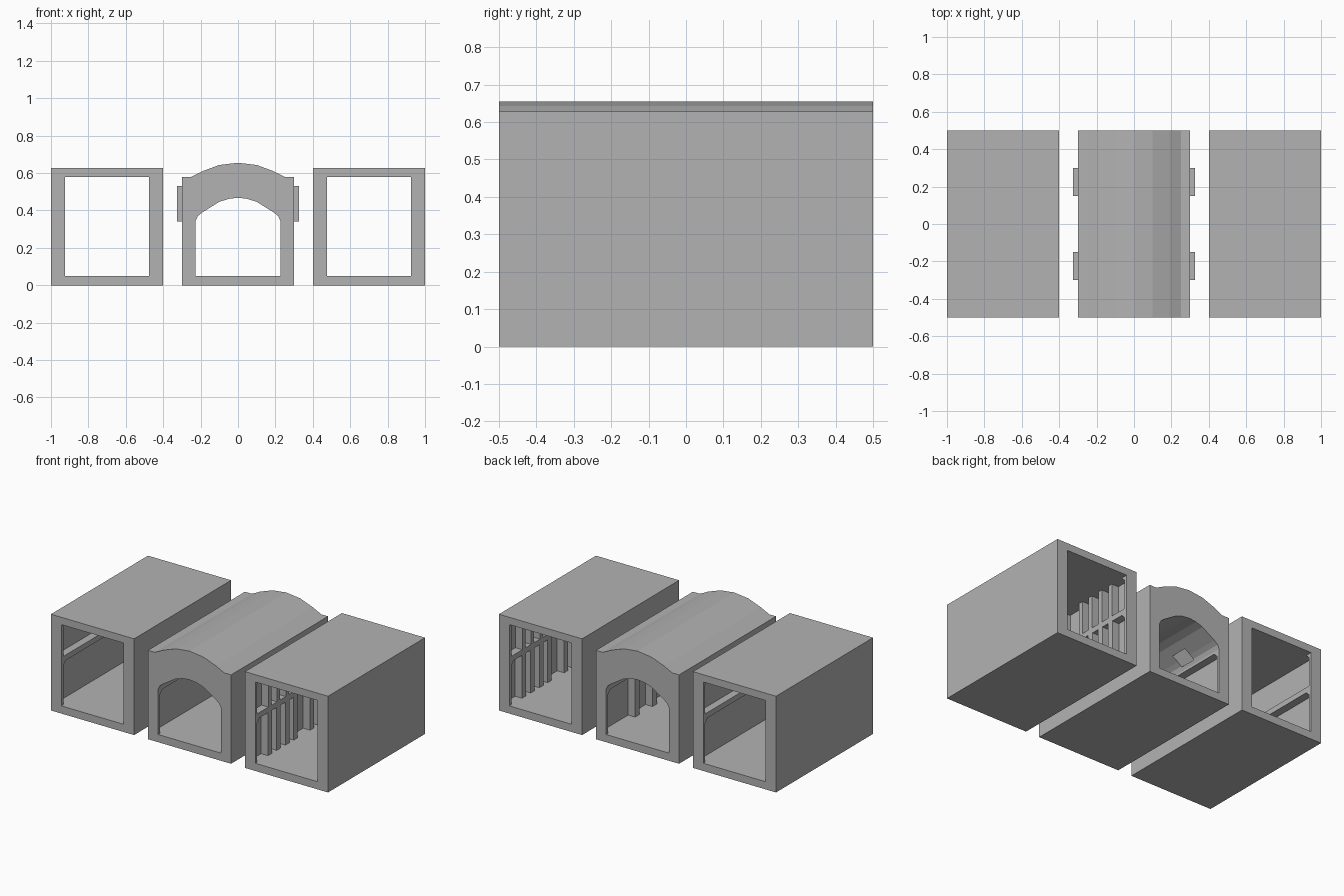
import bpy, bmesh

if "Cube" in bpy.data.objects:
    bpy.data.objects.remove(bpy.data.objects["Cube"])

stone = bpy.data.materials.new("plain_grey")
stone.diffuse_color = (0.45, 0.45, 0.45, 1)
stone.use_nodes = True
stone.node_tree.nodes["Principled BSDF"].inputs["Base Color"].default_value = stone.diffuse_color


def prism(name, pts, a, b, axis='y'):
    """Extrude a closed outline along y (points are x, z) or x (points are y, z)."""
    bm = bmesh.new()
    place = (lambda u, v, d: (u, d, v)) if axis == 'y' else (lambda u, v, d: (d, u, v))
    lo = [bm.verts.new(place(u, v, a)) for u, v in pts]
    hi = [bm.verts.new(place(u, v, b)) for u, v in pts]
    bm.faces.new(lo)
    bm.faces.new(hi[::-1])
    for i in range(len(pts)):
        j = (i + 1) % len(pts)
        bm.faces.new((lo[i], hi[i], hi[j], lo[j]))
    bmesh.ops.recalc_face_normals(bm, faces=bm.faces)
    me = bpy.data.meshes.new(name)
    bm.to_mesh(me)
    bm.free()
    me.materials.append(stone)
    ob = bpy.data.objects.new(name, me)
    bpy.context.collection.objects.link(ob)
    return ob


def rect(u0, u1, v0, v1):
    return [(u0, v0), (u1, v0), (u1, v1), (u0, v1)]


def carve(ob, cutter):
    cutter.hide_render = True
    cutter.hide_set(True)
    m = ob.modifiers.new("carve", 'BOOLEAN')
    m.operation = 'DIFFERENCE'
    m.solver = 'EXACT'
    m.object = cutter


def wall_bays(ob, x_in, side, posts, half, z0, z1, depth=0.05):
    """Recess one inner wall between upright posts."""
    edges = [-0.48]
    for p in posts:
        edges += [p - half, p + half]
    edges.append(0.48)
    for i in range(0, len(edges), 2):
        a, b = edges[i], edges[i + 1]
        pts = rect(a, b, z0, z1)
        c = 0.025
        if i == 0:                      # clipped upper corner at the front end
            pts = pts[:3] + [(a + c, z1), (a, z1 - c)]
        if i == len(edges) - 2:         # clipped upper corner at the back end
            pts = pts[:2] + [(b, z1 - c), (b - c, z1)] + pts[3:]
        xs = sorted((x_in - side * 0.03, x_in + side * depth))
        carve(ob, prism("bay_cutter", pts, xs[0], xs[1], 'x'))


# Square side halls: left one open bayed, right one with rows of posts
RIGHT_POSTS = [s * p for s in (-1, 1) for p in (0.085, 0.17, 0.26, 0.35)]
for name, cx, posts in (("left_hall", -0.7, []), ("right_hall", 0.7, sorted(RIGHT_POSTS))):
    hall = prism(name, rect(cx - 0.3, cx + 0.3, 0, 0.628), -0.5, 0.5)
    carve(hall, prism("hall_cutter", rect(cx - 0.225, cx + 0.225, 0.05, 0.58), -0.6, 0.6))
    for side in (-1, 1):
        x_in = cx + side * 0.225
        wall_bays(hall, x_in, side, posts, 0.02, 0.05, 0.33)
        wall_bays(hall, x_in, side, posts, 0.015, 0.365, 0.58)

# Vaulted middle hall
roof = [(0.3, 0.58), (0.25, 0.58), (0.19, 0.61), (0.1, 0.643), (0, 0.655)]
vault = [(0.226, 0.345), (0.215, 0.37), (0.19, 0.39), (0.1, 0.446), (0.05, 0.462), (0, 0.468)]


def arch(half, z0):
    left = [(-x, z) for x, z in half[-2::-1]]
    return [(-half[0][0], z0), (half[0][0], z0)] + half + left


middle = prism("middle_hall", arch(roof, 0), -0.5, 0.5)

# Boxed window niches standing out from the middle hall's walls
for side in (-1, 1):
    for y in (-0.225, 0.225):
        xs = sorted((side * 0.29, side * 0.325))
        box = prism("window_box", rect(y - 0.075, y + 0.075, 0.34, 0.53), xs[0], xs[1], 'x')
        box.hide_render = True
        box.hide_set(True)
        m = middle.modifiers.new("window_box", 'BOOLEAN')
        m.operation = 'UNION'
        m.solver = 'EXACT'
        m.object = box
carve(middle, prism("vault_cutter", arch(vault, 0.05), -0.6, 0.6))
for side in (-1, 1):
    wall_bays(middle, side * 0.226, side, [-0.18, 0, 0.18] if side > 0 else [], 0.022, 0.05, 0.33)
    for y in (-0.225, 0.225):
        xs = sorted((side * 0.15, side * 0.31))
        carve(middle, prism("niche_cutter", rect(y - 0.055, y + 0.055, 0.365, 0.505), xs[0], xs[1], 'x'))
